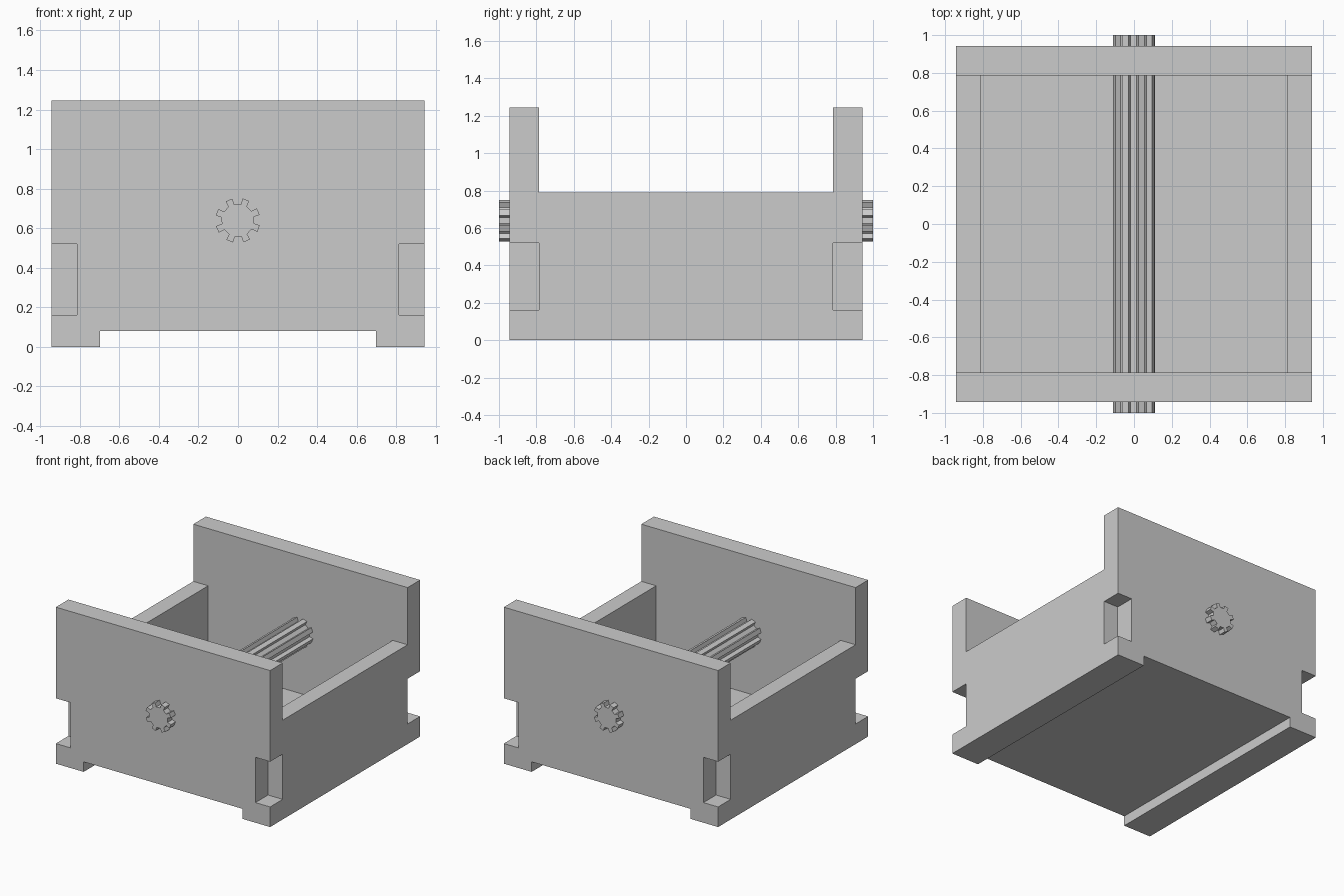
import bpy, bmesh
from math import sin, cos, radians

if "Cube" in bpy.data.objects:
    bpy.data.objects.remove(bpy.data.objects["Cube"])


def extrude_profile(name, points, y0, y1):
    """Closed XZ outline swept along y."""
    bm = bmesh.new()
    face = bm.faces.new([bm.verts.new((x, y0, z)) for x, z in points])
    res = bmesh.ops.extrude_face_region(bm, geom=[face])
    moved = [v for v in res["geom"] if isinstance(v, bmesh.types.BMVert)]
    bmesh.ops.translate(bm, verts=moved, vec=(0, y1 - y0, 0))
    bmesh.ops.recalc_face_normals(bm, faces=bm.faces)
    mesh = bpy.data.meshes.new(name)
    bm.to_mesh(mesh)
    bm.free()
    obj = bpy.data.objects.new(name, mesh)
    bpy.context.collection.objects.link(obj)
    return obj


def mirrored(half):
    """Complete a right-half outline across x = 0."""
    return half + [(-x, z) for x, z in reversed(half)]


W, INNER_Y = 0.943, 0.785

# tray: floor, low side walls and the two runners underneath
housing = extrude_profile("housing", mirrored(
    [(0.698, 0.08), (0.698, 0), (W, 0), (W, 0.79), (0.812, 0.79), (0.812, 0.15)]),
    -INNER_Y, INNER_Y)

# tall end walls with corner notches
wall = mirrored([(0.698, 0.08), (0.698, 0), (W, 0), (W, 0.16), (0.814, 0.16),
                 (0.814, 0.52), (W, 0.52), (W, 1.245)])
walls = [extrude_profile("front_wall", wall, -W, -INNER_Y),
         extrude_profile("back_wall", wall, INNER_Y, W)]

# join the walls to the tray as one solid
bpy.context.view_layer.objects.active = housing
for w in walls:
    mod = housing.modifiers.new("join", "BOOLEAN")
    mod.operation, mod.solver, mod.object = "UNION", "EXACT", w
    bpy.ops.object.modifier_apply(modifier=mod.name)
    bpy.data.objects.remove(w)

# eight-toothed splined axle running through both walls
spline = []
for k in range(8):
    mid = 45 * k + 23.5
    for off, r in ((-11, 0.083), (-9, 0.114), (9, 0.114), (11, 0.083)):
        a = radians(mid + off)
        spline.append((r * cos(a) - 0.001, r * sin(a) + 0.639))
extrude_profile("splined_axle", spline, -1, 1)
